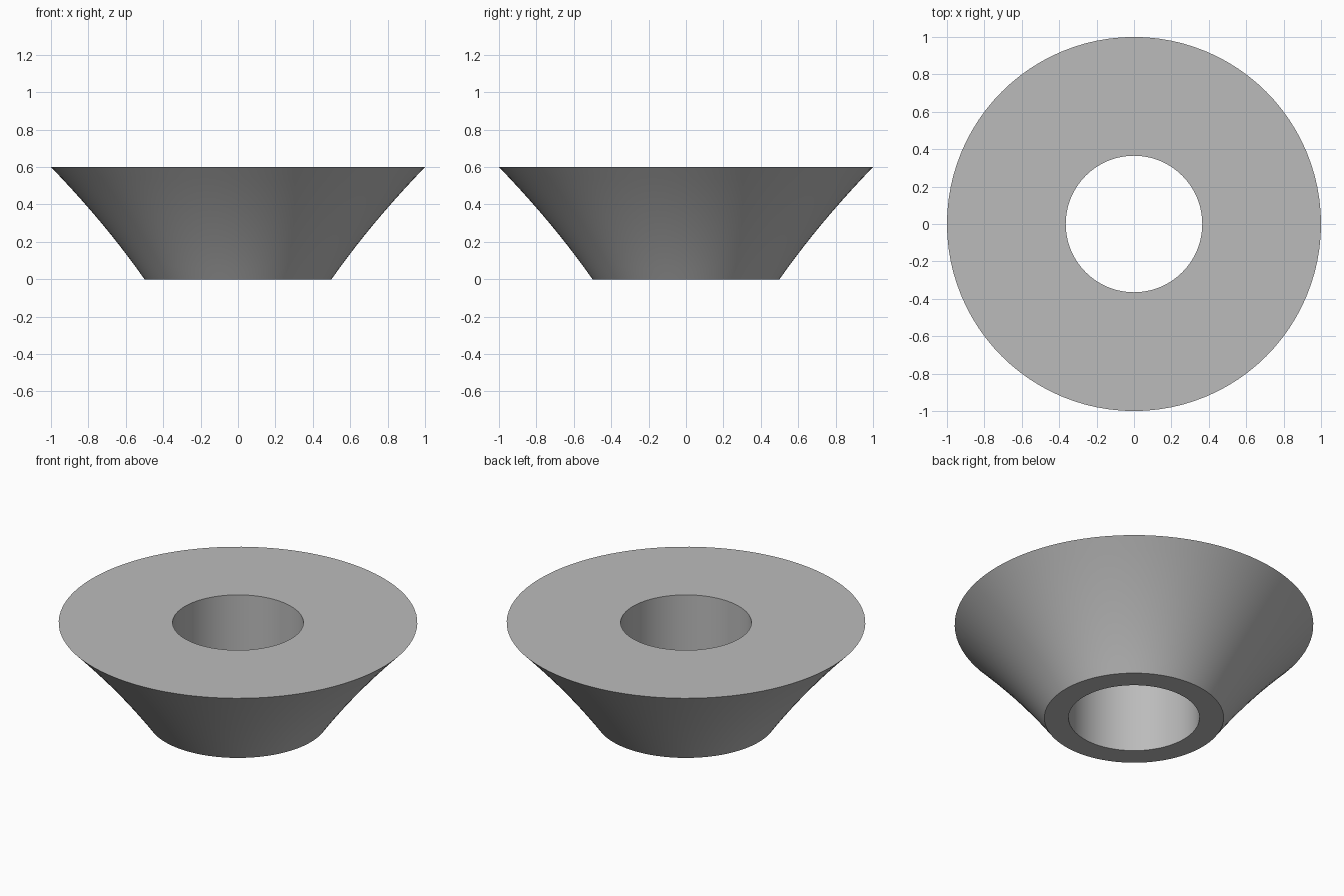
import bpy, bmesh, math
from mathutils import Matrix

cube = bpy.data.objects.get("Cube")
if cube:
    bpy.data.objects.remove(cube, do_unlink=True)

HEIGHT, HOLE, BASE, RIM = 0.6, 0.365, 0.5, 1.0
SIDES, RINGS = 96, 10

grey = bpy.data.materials.new("plain grey")
grey.use_nodes = True
colour = (0.5, 0.5, 0.5, 1)
grey.diffuse_color = colour
grey.node_tree.nodes["Principled BSDF"].inputs["Base Color"].default_value = colour

# Section: straight bore and a flared outer wall that bows slightly inward
profile = [(HOLE, HEIGHT), (HOLE, 0)]
for i in range(RINGS + 1):
    t = i / RINGS
    profile.append((BASE + (RIM - BASE) * t - 0.08 * t * (1 - t), HEIGHT * t))

# Revolve the closed section into a ring
bm = bmesh.new()
verts = [bm.verts.new((r, 0, z)) for r, z in profile]
edges = [bm.edges.new((a, b)) for a, b in zip(verts, verts[1:] + verts[:1])]
bmesh.ops.spin(bm, geom=verts + edges, cent=(0, 0, 0), axis=(0, 0, 1),
               angle=math.tau, steps=SIDES, use_merge=True)
bmesh.ops.remove_doubles(bm, verts=bm.verts, dist=0.0001)
bmesh.ops.recalc_face_normals(bm, faces=bm.faces)
mesh = bpy.data.meshes.new("flared_ring")
bm.to_mesh(mesh)
bm.free()
mesh.materials.append(grey)

ring = bpy.data.objects.new("flared_ring", mesh)
bpy.context.collection.objects.link(ring)
bpy.context.view_layer.objects.active = ring
ring.select_set(True)
bpy.ops.object.shade_smooth_by_angle(angle=math.radians(30))
